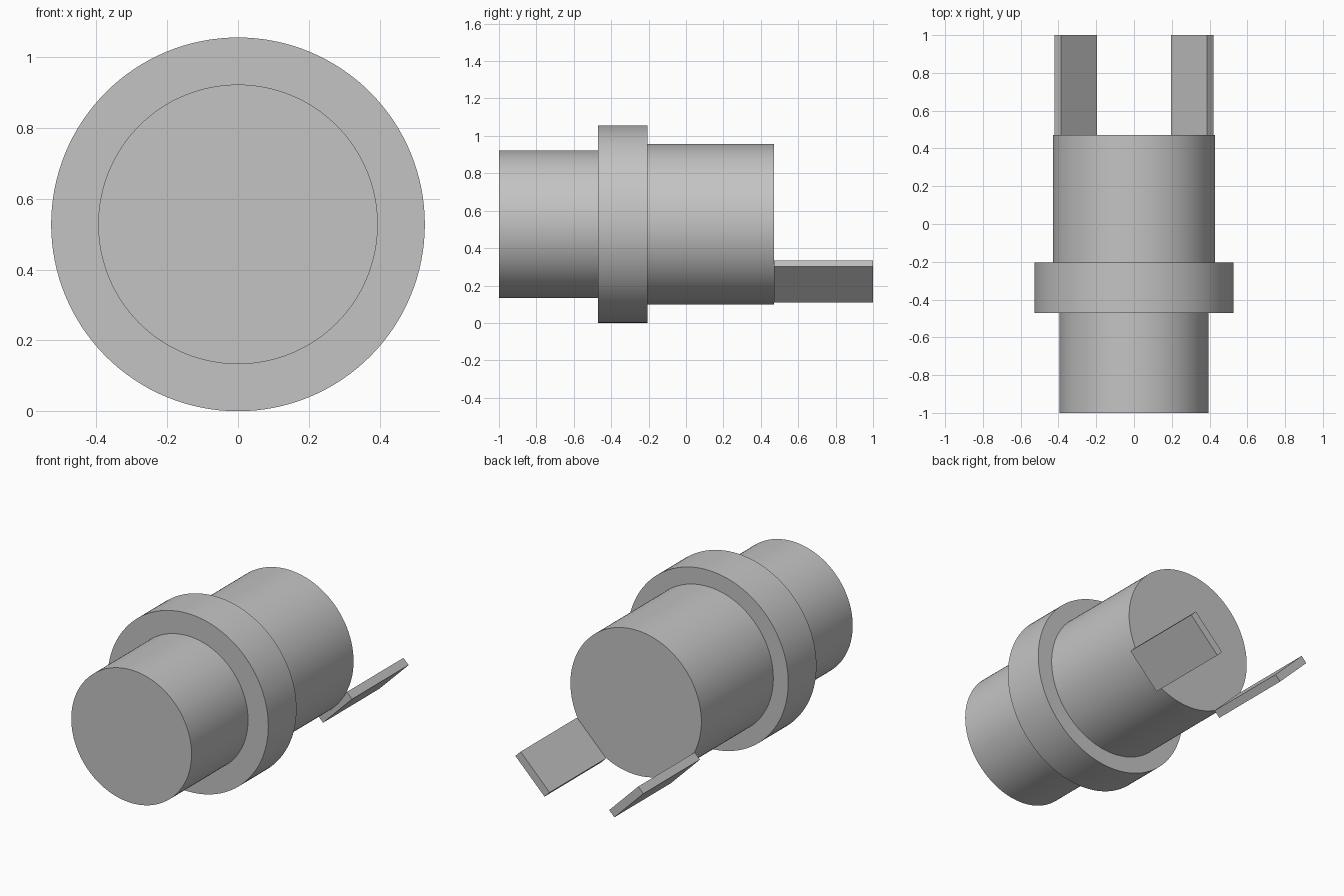
import bpy
import math

cube = bpy.data.objects.get("Cube")
if cube:
    bpy.data.objects.remove(cube)

AXIS_Z = 0.528

grey = bpy.data.materials.new("plain_grey")
grey.use_nodes = True
colour = (0.55, 0.55, 0.55, 1)
grey.diffuse_color = colour
grey.node_tree.nodes["Principled BSDF"].inputs["Base Color"].default_value = colour


def finish(name):
    obj = bpy.context.object
    obj.name = obj.data.name = name
    obj.data.materials.append(grey)
    return obj


def drum(name, radius, y_front, y_back):
    """Round section lying along the y axis."""
    bpy.ops.mesh.primitive_cylinder_add(
        vertices=128, radius=radius, depth=y_back - y_front,
        location=(0, (y_front + y_back) / 2, AXIS_Z),
        rotation=(math.pi / 2, 0, 0))
    bpy.ops.object.shade_smooth_by_angle(angle=math.radians(30))
    return finish(name)


def prong(name, side):
    """Flat plate behind the body, tangent to its lower diagonal."""
    bpy.ops.mesh.primitive_cube_add(
        size=1, location=(side * 0.308, 0.735, 0.222),
        rotation=(0, -side * math.pi / 4, 0))
    obj = finish(name)
    obj.scale = (0.27, 0.53, 0.048)
    return obj


# Stepped round housing
drum("front_shaft", 0.395, -1.0, -0.47)
drum("flange", 0.528, -0.47, -0.205)
drum("rear_body", 0.43, -0.205, 0.47)

# Pair of angled rear plates
prong("left_prong", 1)
prong("right_prong", -1)
